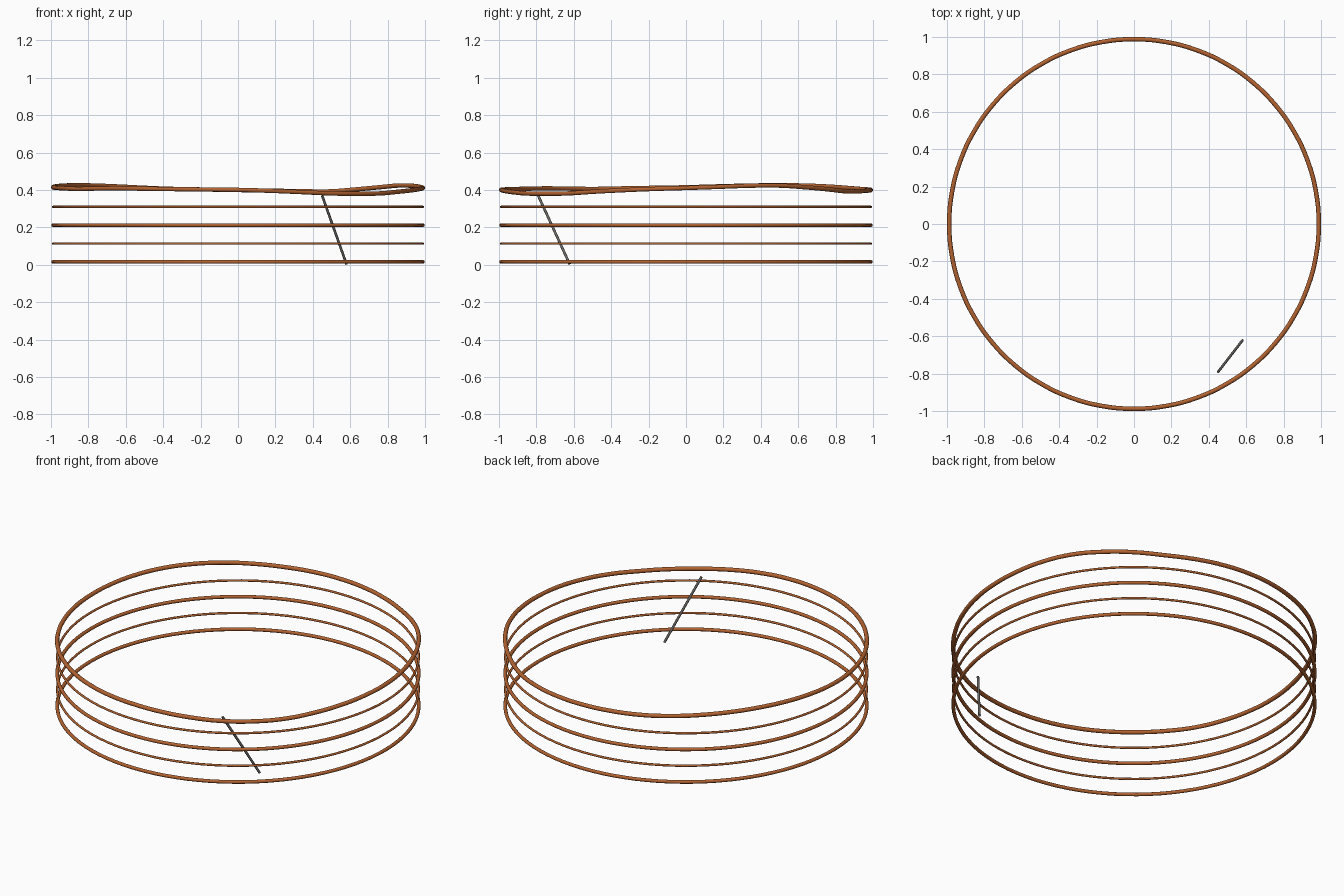
import bpy
from math import sin, cos, radians
from mathutils import Vector

cube = bpy.data.objects.get("Cube")
if cube:
    bpy.data.objects.remove(cube, do_unlink=True)


def make_material(name, rgb):
    mat = bpy.data.materials.new(name)
    mat.use_nodes = True
    color = (*rgb, 1.0)
    mat.diffuse_color = color
    mat.node_tree.nodes["Principled BSDF"].inputs["Base Color"].default_value = color
    return mat


def finish(name, mat):
    obj = bpy.context.object
    obj.name = name
    obj.data.materials.clear()
    obj.data.materials.append(mat)
    bpy.ops.object.shade_smooth_by_angle(angle=radians(50))


copper = make_material("copper", (0.45, 0.125, 0.03))
grey = make_material("dark grey", (0.15, 0.14, 0.13))

RADIUS = 0.988
BASE, SPACING = 0.016, 0.098

# Flat rings, alternating thick and thin
for i, (name, wire) in enumerate([("bottom_ring", 0.010), ("lower_thin_ring", 0.0065),
                                  ("middle_ring", 0.010), ("upper_thin_ring", 0.0065)]):
    bpy.ops.mesh.primitive_torus_add(major_radius=RADIUS, minor_radius=wire,
                                     major_segments=96, minor_segments=10,
                                     location=(0, 0, BASE + SPACING * i))
    finish(name, copper)

# Wavy rim: heights in thousandths, one every 10 degrees from +x
heights = [411, 417, 423, 424, 415, 404, 393, 394, 397, 400, 403, 406,
           412, 419, 424, 426, 424, 420, 415, 412, 409, 406, 408, 409,
           407, 405, 403, 401, 396, 389, 382, 380, 382, 391, 399, 406]
curve = bpy.data.curves.new("wavy_rim", "CURVE")
curve.dimensions = "3D"
curve.bevel_depth = 0.012
curve.bevel_resolution = 3
curve.resolution_u = 4
spline = curve.splines.new("BEZIER")
spline.use_cyclic_u = True
spline.bezier_points.add(len(heights) - 1)
for i, (point, h) in enumerate(zip(spline.bezier_points, heights)):
    a = radians(10 * i)
    point.co = (RADIUS * cos(a), RADIUS * sin(a), h / 1000)
    point.handle_left_type = point.handle_right_type = "AUTO"
rim = bpy.data.objects.new("wavy_rim", curve)
bpy.context.collection.objects.link(rim)
bpy.ops.object.select_all(action="DESELECT")
rim.select_set(True)
bpy.context.view_layer.objects.active = rim
bpy.ops.object.convert(target="MESH")
finish("wavy_rim", copper)

# Slanted rod just inside the rings
top, foot = Vector((0.450, -0.790, 0.370)), Vector((0.580, -0.622, 0.004))
axis = top - foot
bpy.ops.mesh.primitive_cylinder_add(vertices=12, radius=0.007, depth=axis.length,
                                    location=(top + foot) / 2,
                                    rotation=axis.to_track_quat("Z", "Y").to_euler())
finish("slanted_rod", grey)
